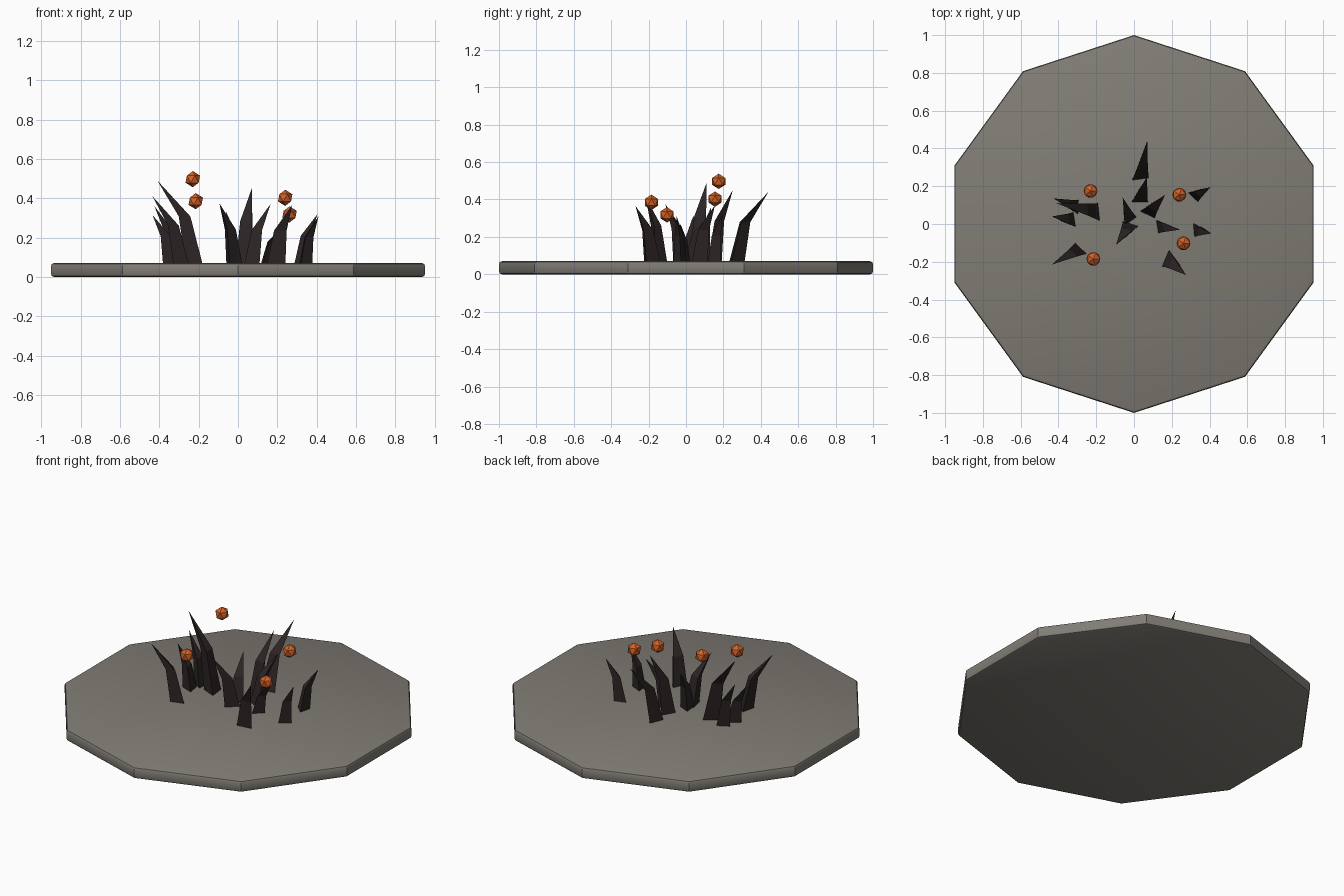
import bpy, bmesh, math
from mathutils import Vector

if "Cube" in bpy.data.objects:
    bpy.data.objects.remove(bpy.data.objects["Cube"])


def material(name, rgb):
    m = bpy.data.materials.new(name)
    m.diffuse_color = (*rgb, 1)
    m.use_nodes = True
    m.node_tree.nodes["Principled BSDF"].inputs["Base Color"].default_value = m.diffuse_color
    return m


STONE = material("grey stone", (0.22, 0.205, 0.18))
CHAR = material("charred brown", (0.026, 0.018, 0.018))
EMBER = material("ember orange", (0.65, 0.12, 0.02))


def add_object(name, bm, mat):
    bmesh.ops.recalc_face_normals(bm, faces=bm.faces)
    mesh = bpy.data.meshes.new(name)
    bm.to_mesh(mesh)
    bm.free()
    mesh.materials.append(mat)
    ob = bpy.data.objects.new(name, mesh)
    bpy.context.collection.objects.link(ob)
    return ob


# ten-sided stone slab with softened rims
TOP = 0.07
bm = bmesh.new()
rings = [[bm.verts.new((math.sin(i * math.tau / 10), math.cos(i * math.tau / 10), z))
          for i in range(10)] for z in (0, TOP)]
bm.faces.new(rings[0])
bm.faces.new(rings[1])
for i in range(10):
    j = (i + 1) % 10
    bm.faces.new((rings[0][i], rings[0][j], rings[1][j], rings[1][i]))
rims = [e for e in bm.edges if abs(e.verts[0].co.z - e.verts[1].co.z) < 1e-4]
bmesh.ops.bevel(bm, geom=rims, offset=0.015, segments=2, profile=0.5, affect='EDGES')
slab = add_object("stone_slab", bm, STONE)
bpy.context.view_layer.objects.active = slab
slab.select_set(True)
bpy.ops.object.shade_smooth_by_angle(angle=math.radians(30))


# bent three-sided blades: straight lower stem, then a leaning point
def blade(name, base, tip, radius):
    base = Vector((*base, 0.055))
    tip = Vector(tip)
    lean = tip - base
    mid = base + Vector((lean.x * 0.27, lean.y * 0.27, lean.z * 0.58))
    turn = math.atan2(lean.y, lean.x) + 0.35
    bm = bmesh.new()
    loops = []
    for centre, r in ((base, radius), (mid, radius * 0.68)):
        loops.append([bm.verts.new(centre + Vector((math.cos(turn + k * math.tau / 3) * r,
                                                    math.sin(turn + k * math.tau / 3) * r, 0)))
                      for k in range(3)])
    point = bm.verts.new(tip)
    bm.faces.new(loops[0])
    for k in range(3):
        n = (k + 1) % 3
        bm.faces.new((loops[0][k], loops[0][n], loops[1][n], loops[1][k]))
        bm.faces.new((loops[1][k], loops[1][n], point))
    add_object(name, bm, CHAR)


BLADES = [  # base, tip, radius
    ((0.03, 0.26), (0.07, 0.44, 0.44), 0.052),
    ((0.03, 0.14), (0.07, 0.25, 0.45), 0.05),
    ((0.08, 0.07), (0.165, 0.155, 0.37), 0.05),
    ((-0.03, 0.03), (-0.06, 0.14, 0.33), 0.045),
    ((-0.025, -0.02), (-0.095, -0.11, 0.375), 0.05),
    ((0.14, -0.01), (0.245, -0.03, 0.27), 0.042),
    ((0.335, -0.03), (0.41, -0.05, 0.31), 0.042),
    ((0.325, 0.155), (0.405, 0.195, 0.32), 0.042),
    ((0.19, -0.19), (0.275, -0.27, 0.365), 0.055),
    ((-0.295, -0.145), (-0.435, -0.215, 0.41), 0.048),
    ((-0.335, 0.02), (-0.435, 0.04, 0.315), 0.046),
    ((-0.21, 0.06), (-0.41, 0.11, 0.49), 0.055),
    ((-0.315, 0.09), (-0.425, 0.135, 0.36), 0.044),
]
for i, (b, t, r) in enumerate(BLADES):
    blade(f"blade_{i + 1}", b, t, r)

# floating faceted embers
for i, p in enumerate([(-0.23, 0.175, 0.497), (-0.215, -0.185, 0.385),
                       (0.24, 0.155, 0.402), (0.262, -0.102, 0.318)]):
    bm = bmesh.new()
    bmesh.ops.create_icosphere(bm, subdivisions=1, radius=0.041)
    bmesh.ops.translate(bm, verts=bm.verts, vec=p)
    add_object(f"ember_{i + 1}", bm, EMBER)
